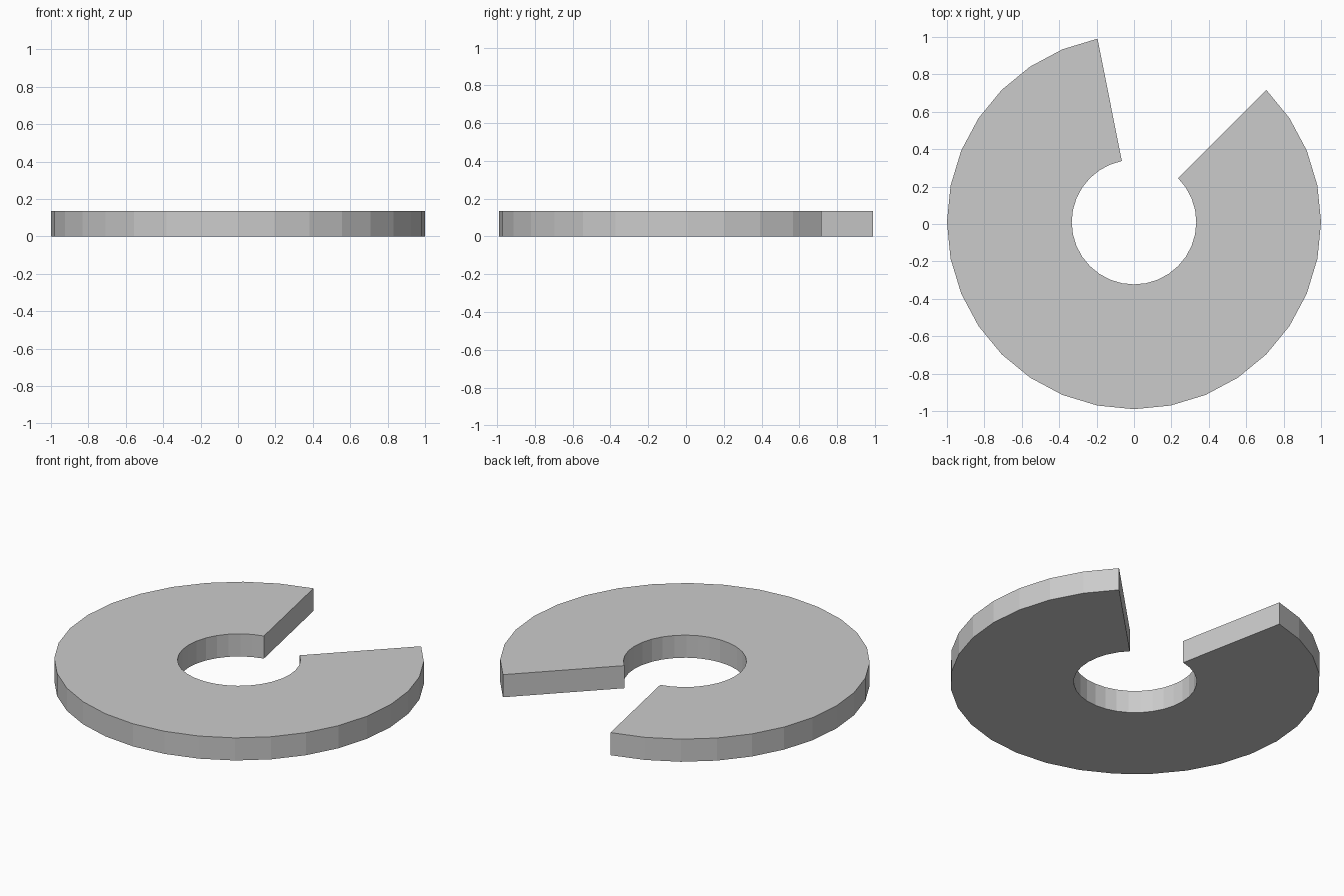
import bpy, bmesh
from math import cos, sin, radians

if "Cube" in bpy.data.objects:
    bpy.data.objects.remove(bpy.data.objects["Cube"])

SIDES = 32
STEP = 360 / SIDES
START, SEGMENTS = 9, 27            # gap between 45 and 101.25 degrees
R_OUT, R_IN, HEIGHT, CY = 1.0, 0.333, 0.135, 0.01


def arc(bm, radius):
    angles = [radians((START + i) * STEP) for i in range(SEGMENTS + 1)]
    return [bm.verts.new((radius * cos(a), CY + radius * sin(a), 0)) for a in angles]


# flat open ring, extruded upwards
bm = bmesh.new()
outer, inner = arc(bm, R_OUT), arc(bm, R_IN)
for i in range(SEGMENTS):
    bm.faces.new((outer[i], outer[i + 1], inner[i + 1], inner[i]))
ext = bmesh.ops.extrude_face_region(bm, geom=bm.faces[:], use_keep_orig=True)
top = [g for g in ext["geom"] if isinstance(g, bmesh.types.BMVert)]
bmesh.ops.translate(bm, verts=top, vec=(0, 0, HEIGHT))
bmesh.ops.recalc_face_normals(bm, faces=bm.faces[:])

mesh = bpy.data.meshes.new("open_ring")
bm.to_mesh(mesh)
bm.free()
bpy.context.collection.objects.link(bpy.data.objects.new("open_ring", mesh))
